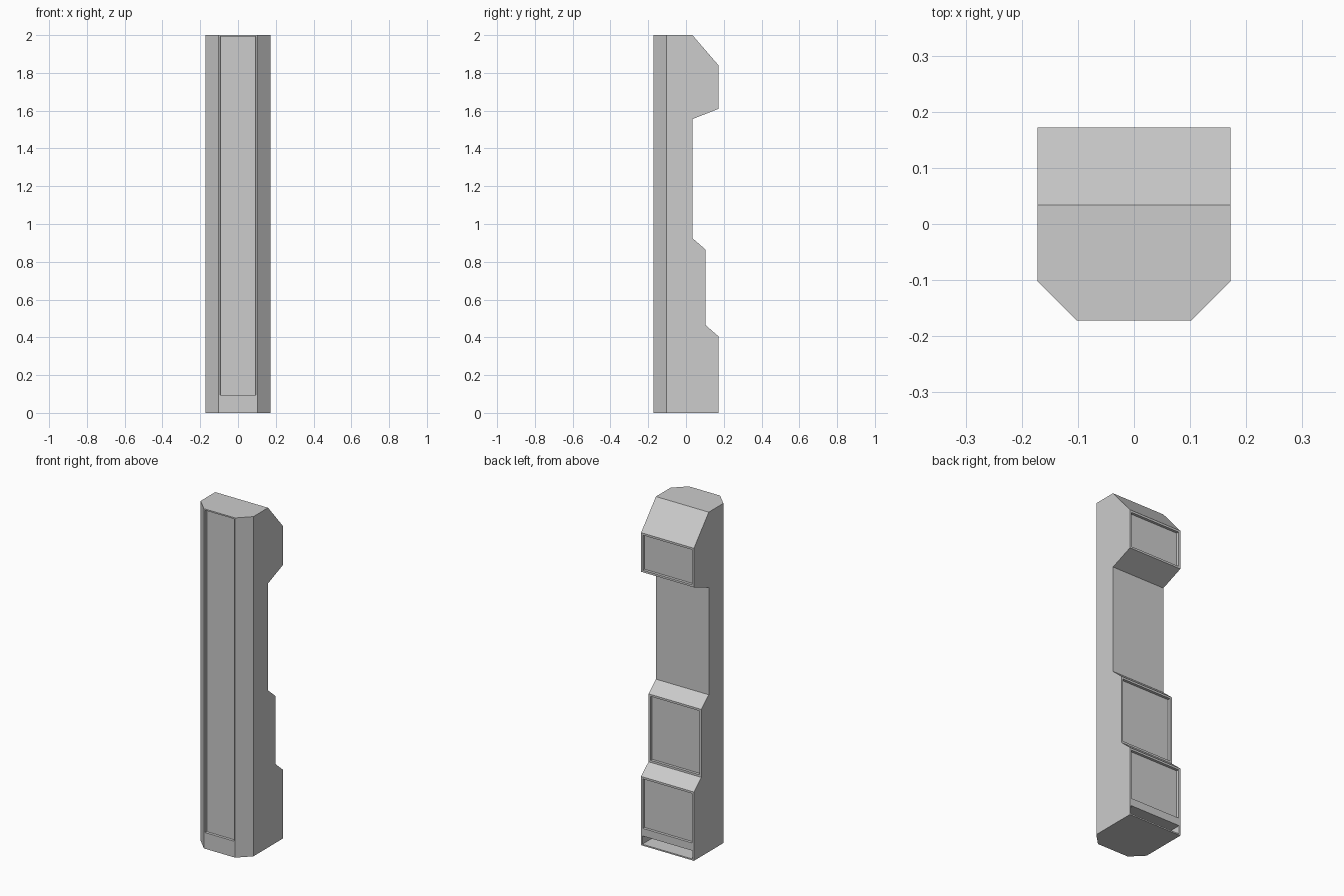
import bpy
import bmesh
from mathutils import Vector

cube = bpy.data.objects.get("Cube")
if cube:
    bpy.data.objects.remove(cube, do_unlink=True)

HALF = 0.172    # half of the width and depth
CHAMFER = 0.07  # cut on the two front corners

grey = bpy.data.materials.new("light_grey")
grey.use_nodes = True
colour = (0.604, 0.604, 0.604, 1.0)
grey.diffuse_color = colour
grey.node_tree.nodes["Principled BSDF"].inputs["Base Color"].default_value = colour

# Side profile (y, z), stepped along the back
profile = [(-HALF, 0), (HALF, 0), (HALF, 0.405), (0.103, 0.465), (0.103, 0.865),
           (0.034, 0.925), (0.034, 1.555), (HALF, 1.61), (HALF, 1.84),
           (0.034, 2), (-HALF, 2)]

bm = bmesh.new()
side = bm.faces.new([bm.verts.new((-HALF, y, z)) for y, z in profile])
extruded = bmesh.ops.extrude_face_region(bm, geom=[side])["geom"]
bmesh.ops.translate(bm, vec=(2 * HALF, 0, 0),
                    verts=[v for v in extruded if isinstance(v, bmesh.types.BMVert)])
bmesh.ops.recalc_face_normals(bm, faces=bm.faces)

# Chamfered front corners
corners = [e for e in bm.edges
           if all(v.co.y < -HALF + 0.001 for v in e.verts)
           and abs(e.verts[0].co.z - e.verts[1].co.z) > 1]
bmesh.ops.bevel(bm, geom=corners, offset=CHAMFER, offset_type='OFFSET',
                segments=1, affect='EDGES')
bm.normal_update()


def face_at(direction, z):
    """Face looking along +y or -y whose height range holds z."""
    for f in bm.faces:
        heights = [v.co.z for v in f.verts]
        if f.normal.y * direction > 0.99 and min(heights) < z < max(heights):
            return f


def split(direction, z):
    """Cut one face across at height z."""
    f = face_at(direction, z)
    bmesh.ops.bisect_plane(bm, geom=[f, *f.edges, *f.verts],
                           plane_co=Vector((0, 0, z)), plane_no=Vector((0, 0, 1)))
    bm.normal_update()


def recess(direction, z, border, depth):
    """Inset a face, then sink it with straight walls."""
    f = face_at(direction, z)
    bmesh.ops.inset_individual(bm, faces=[f], thickness=border, use_even_offset=True)
    bmesh.ops.inset_individual(bm, faces=[f], thickness=0.0005, depth=-depth,
                               use_even_offset=True)
    bm.normal_update()


# Long front panel
split(-1, 0.087)
recess(-1, 1.0, 0.008, 0.015)

# Three back panels and the slot at the foot
split(1, 0.09)
split(1, 0.065)
for height in (0.25, 0.66, 1.72):
    recess(1, height, 0.012, 0.015)
recess(1, 0.03, 0.008, 0.2)

mesh = bpy.data.meshes.new("pillar_body")
bm.to_mesh(mesh)
bm.free()
mesh.materials.append(grey)
body = bpy.data.objects.new("pillar_body", mesh)
bpy.context.collection.objects.link(body)
